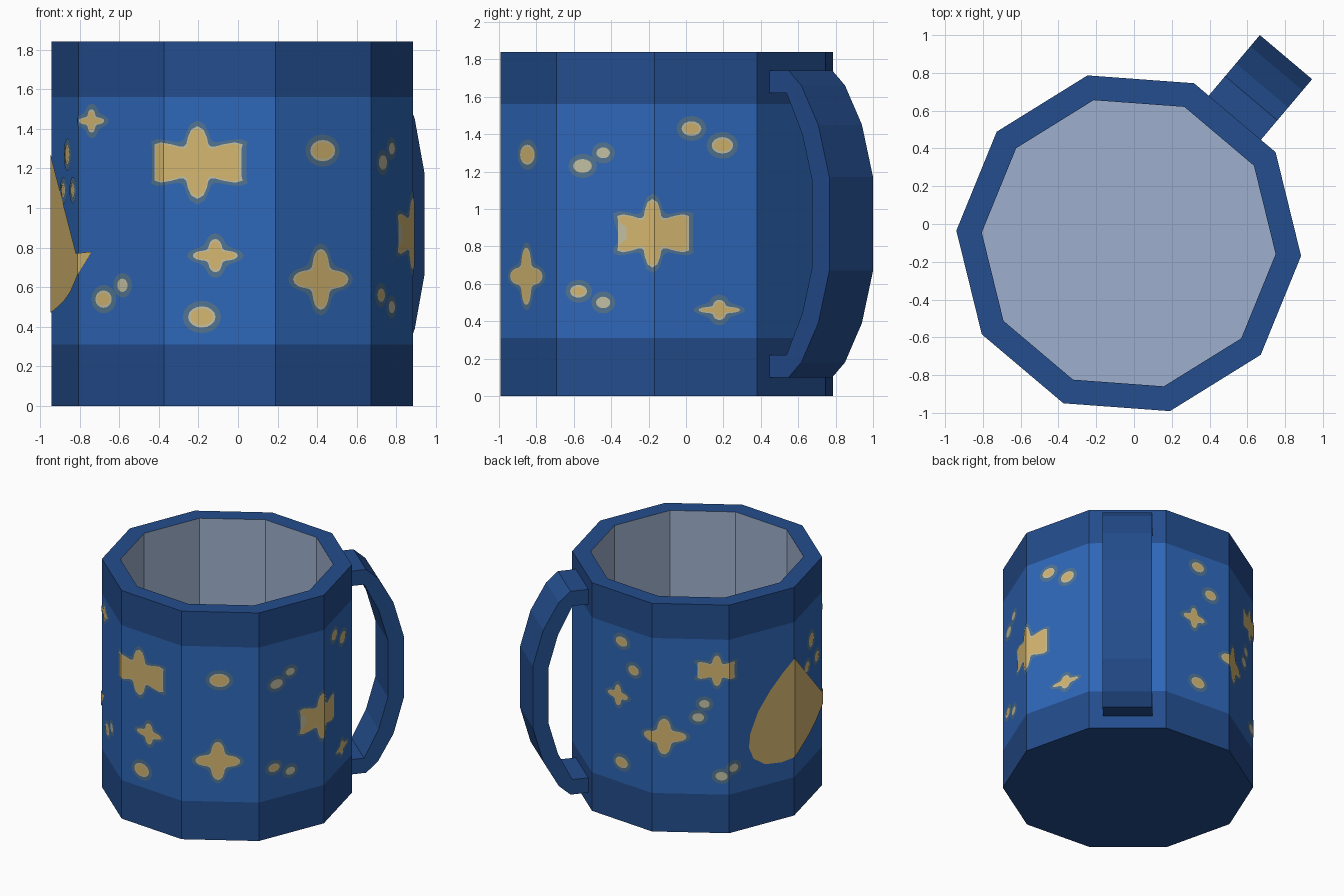
import bpy, bmesh, math
from mathutils import Vector

if "Cube" in bpy.data.objects:
    bpy.data.objects.remove(bpy.data.objects["Cube"])

CX, CY, R, RI, H = -0.028, -0.102, 0.915, 0.78, 1.84
START = math.radians(-112.2)      # angle of the corner where facet 0 begins
SIDE = 2 * R * math.sin(math.pi / 10)


def material(name, rgb):
    lin = [(c / 255 / 12.92) if c < 11 else ((c / 255 + 0.055) / 1.055) ** 2.4 for c in rgb]
    m = bpy.data.materials.new(name)
    m.diffuse_color = (*lin, 1)
    m.use_nodes = True
    m.node_tree.nodes["Principled BSDF"].inputs["Base Color"].default_value = m.diffuse_color
    return m


NAVY = material("navy glaze", (35, 77, 141))
BLUE = material("blue glaze", (46, 103, 184))
INSIDE = material("pale interior", (158, 176, 205))
GOLD = material("gold paint", (212, 182, 112))
CREAM = material("cream paint", (196, 192, 165))
HALO = material("dull halo", (82, 116, 146))


def make_object(name, bm, mats):
    me = bpy.data.meshes.new(name)
    bm.to_mesh(me)
    bm.free()
    for m in mats:
        me.materials.append(m)
    ob = bpy.data.objects.new(name, me)
    bpy.context.collection.objects.link(ob)
    return ob


def corner(k, r, z):
    a = START + k * math.pi / 5
    return Vector((CX + r * math.cos(a), CY + r * math.sin(a), z))


# Cup: ten-sided rings up the outside, over the rim and down the inside
bm = bmesh.new()
rings = [[bm.verts.new(corner(k, r, z)) for k in range(10)] for r, z in
         [(R, 0), (R, 0.31), (R, 1.56), (R, H), (RI, H), (RI, 0.13)]]
for i, mat in enumerate([0, 1, 0, 0, 2]):
    for k in range(10):
        n = (k + 1) % 10
        f = bm.faces.new((rings[i][k], rings[i][n], rings[i + 1][n], rings[i + 1][k]))
        f.material_index = mat
bm.faces.new(rings[0][::-1])
bm.faces.new(rings[-1]).material_index = 2
make_object("cup", bm, [NAVY, BLUE, INSIDE])

# Handle: half profile (distance from axis, height), mirrored about z = 0.92
outer = [(0.86, 1.74), (1.005, 1.74), (1.094, 1.66), (1.212, 1.45), (1.29, 1.17)]
inner = [(1.17, 1.15), (1.10, 1.40), (0.99, 1.62), (0.86, 1.62)]
mirror = lambda pts: [(r, 1.84 - z) for r, z in reversed(pts)]
profile = outer + mirror(outer) + mirror(inner) + inner
ang = START + 4.5 * math.pi / 5
out, across = Vector((math.cos(ang), math.sin(ang), 0)), Vector((-math.sin(ang), math.cos(ang), 0))
bm = bmesh.new()
loops = [[bm.verts.new(Vector((CX, CY, z)) + out * r + across * s) for r, z in profile]
         for s in (-0.181, 0.181)]
n = len(profile)
for i in range(n):
    j = (i + 1) % n
    bm.faces.new((loops[0][i], loops[0][j], loops[1][j], loops[1][i]))
bm.faces.new(loops[0][::-1])
bm.faces.new(loops[1])
bmesh.ops.recalc_face_normals(bm, faces=bm.faces)
make_object("handle", bm, [NAVY])


def add_decal(bm, pts, lift, mat):
    """Flat outline (facet units, height) wrapped round the cup, folded at the corners."""
    t = bmesh.new()
    t.faces.new([t.verts.new((u, z, 0)) for u, z in pts])
    bmesh.ops.triangulate(t, faces=t.faces[:])
    for k in range(-1, 12):
        bmesh.ops.bisect_plane(t, geom=t.verts[:] + t.edges[:] + t.faces[:],
                               plane_co=(k, 0, 0), plane_no=(1, 0, 0))
    r = R + lift / math.cos(math.pi / 10)
    new = {}
    for v in t.verts:
        k = math.floor(v.co.x)
        new[v] = bm.verts.new(corner(k, r, v.co.y).lerp(corner(k + 1, r, v.co.y), v.co.x - k))
    for f in t.faces:
        g = bm.faces.new([new[v] for v in f.verts])
        g.normal_update()
        c = g.calc_center_median() - Vector((CX, CY, 0))
        if g.normal.x * c.x + g.normal.y * c.y < 0:
            g.normal_flip()
        g.material_index = mat
    t.free()


def blob(u, z, arms, a, b, grow):
    """Rounded star with the given arms, or an oval when arms is 0."""
    pts = []
    for i in range(48 if arms else 16):
        th = 2 * math.pi * i / (48 if arms else 16)
        s = 1.0
        if arms:
            s = 0.5 + 0.5 * ((1 + math.cos(arms * (th - math.pi / 2))) / 2) ** 1.3
        pts.append((u + (a * s + grow) * math.cos(th) / SIDE, z + (b * s + grow) * math.sin(th)))
    return pts


# Stars and dots: facet position, height, arms, half width, half height
gold_marks = [
    (0.30, 1.23, 6, .26, .18), (9.16, 1.44, 4, .08, .055), (0.46, .76, 4, .11, .08),
    (0.34, .45, 0, .065, .05), (1.49, 1.29, 0, .07, .05), (1.47, .64, 4, .16, .15),
    (9.30, .54, 0, .05, .04), (2.98, .87, 6, .23, .18), (3.36, 1.43, 0, .05, .035),
    (3.66, 1.34, 0, .055, .04), (3.63, .46, 4, .11, .05), (2.23, .56, 0, .045, .03),
    (6.84, 1.31, 6, .16, .12), (6.16, .77, 4, .16, .14), (5.44, 1.01, 4, .09, .08),
    (5.5, 1.45, 0, .05, .035), (5.7, 1.25, 0, .045, .035), (5.5, .475, 0, .055, .04),
    (8.6, 1.27, 0, .045, .05), (8.45, 1.09, 0, .04, .035), (8.8, 1.09, 0, .04, .035)]
pale_marks = [
    (9.52, .61, 0, .03, .03), (2.27, 1.23, 0, .05, .033), (2.48, 1.30, 0, .035, .025),
    (2.48, .50, 0, .037, .027), (6.68, 1.04, 0, .035, .028), (6.60, .93, 0, .04, .03),
    (7.07, .52, 0, .035, .028), (6.90, .46, 0, .04, .03)]
bm = bmesh.new()
for m in gold_marks + pale_marks:
    add_decal(bm, blob(*m, 0.032), 0.002, 0)
    add_decal(bm, blob(*m, 0.004), 0.004, 1)
for m in gold_marks:
    add_decal(bm, blob(*m, -0.008), 0.006, 2)
make_object("painted_stars", bm, [HALO, CREAM, GOLD])

# Crescent moon: outer curve then inner curve
moon = [(8.0, 1.27), (7.82, 1.18), (7.62, 1.06), (7.44, .92), (7.32, .76), (7.30, .65),
        (7.37, .55), (7.55, .48), (7.8, .46), (8.1, .48), (8.5, .53), (8.75, .58),
        (9.0, .66), (9.17, .78), (8.95, .77), (8.7, .72), (8.45, .68), (8.2, .70),
        (8.03, .78), (7.95, .90), (7.96, 1.08), (8.03, 1.2)]
bm = bmesh.new()
add_decal(bm, moon, 0.006, 0)
make_object("painted_moon", bm, [GOLD])
